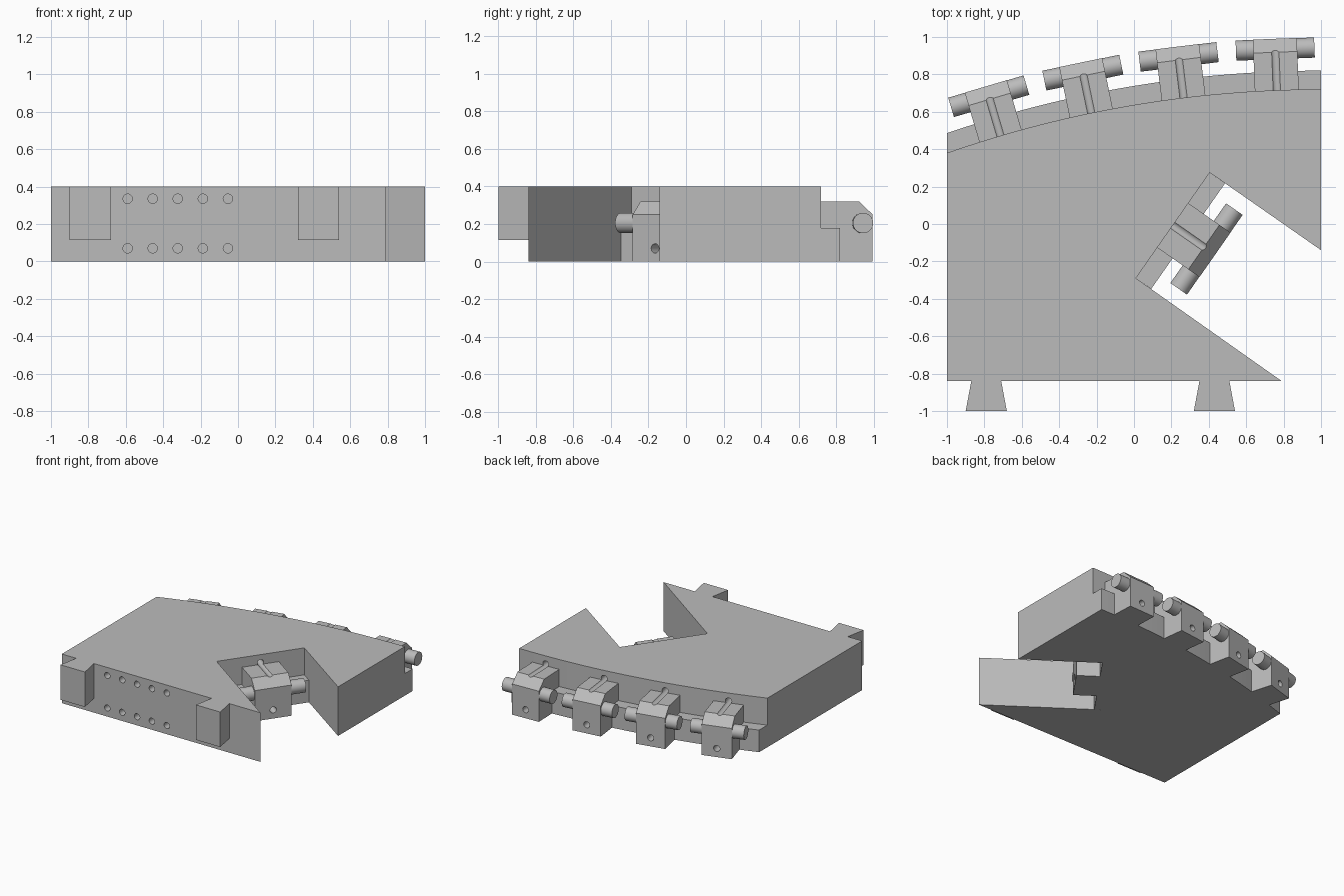
import bpy, bmesh
from math import sin, cos, sqrt, atan2, radians, pi
from mathutils import Matrix, Vector

cube = bpy.data.objects.get("Cube")
if cube:
    bpy.data.objects.remove(cube, do_unlink=True)

# Single grey material
grey = bpy.data.materials.new("plain grey")
grey.use_nodes = True
grey.diffuse_color = (0.5, 0.5, 0.5, 1)
grey.node_tree.nodes["Principled BSDF"].inputs["Base Color"].default_value = (0.5, 0.5, 0.5, 1)

HEIGHT, LEDGE_TOP, LEDGE = 0.4, 0.18, 0.1
ARC_CENTRE = Vector((1, -5.33, 0))
ARC_R = 6.05
HOLE_R, HOLE_LOW, HOLE_HIGH = 0.025, 0.07, 0.335


def finish(name, bm, matrix=Matrix()):
    bmesh.ops.recalc_face_normals(bm, faces=bm.faces)
    bm.transform(matrix)
    mesh = bpy.data.meshes.new(name)
    bm.to_mesh(mesh)
    bm.free()
    mesh.materials.append(grey)
    obj = bpy.data.objects.new(name, mesh)
    bpy.context.collection.objects.link(obj)
    return obj


def extrude(name, points, offset, matrix=Matrix()):
    """Extrude a closed outline of 3D points by an offset."""
    bm = bmesh.new()
    face = bm.faces.new([bm.verts.new(p) for p in points])
    out = bmesh.ops.extrude_face_region(bm, geom=[face])
    moved = [g for g in out["geom"] if isinstance(g, bmesh.types.BMVert)]
    bmesh.ops.translate(bm, verts=moved, vec=offset)
    return finish(name, bm, matrix)


def slab(name, outline, z0, z1):
    return extrude(name, [(x, y, z0) for x, y in outline], (0, 0, z1 - z0))


def add_rod(bm, start, end, radius, segments=32):
    start, end = Vector(start), Vector(end)
    axis = end - start
    turn = axis.to_track_quat("Z", "Y").to_matrix().to_4x4()
    bmesh.ops.create_cone(bm, cap_ends=True, segments=segments, radius1=radius, radius2=radius,
                          depth=axis.length, matrix=Matrix.Translation((start + end) / 2) @ turn)


def arc(radius, steps=40):
    """Back curve from left (+x) to right (-x)."""
    xs = [1 - 2 * i / steps for i in range(steps + 1)]
    return [(x, ARC_CENTRE.y + sqrt(radius ** 2 - (1 - x) ** 2)) for x in xs]


# Main slab with the angled notch and the curved back
notch_a, notch_b = Vector((0.01, -0.29)), Vector((0.405, 0.275))
body = slab("main_body", [(-1, -0.84), (0.79, -0.84), notch_a, notch_b, (1, -0.14)] + arc(ARC_R),
            0, HEIGHT)

# Low ledges along the curved back and inside the notch
back_ledge = slab("back_ledge", arc(ARC_R) + arc(ARC_R + LEDGE)[::-1], 0, LEDGE_TOP)
along = (notch_b - notch_a).normalized()
out = Vector((along.y, -along.x))
notch_ledge = slab("notch_ledge", [notch_a, notch_b, notch_b + out * LEDGE, notch_a + out * LEDGE],
                   0, LEDGE_TOP)

# Dovetail tabs on the front
for side, x in (("right", -0.79), ("left", 0.43)):
    slab("dovetail_tab_" + side, [(x - 0.08, -0.84), (x - 0.11, -1), (x + 0.11, -1), (x + 0.08, -0.84)],
         0.115, HEIGHT)

# Mounting frames: local y points away from the wall, local x runs along it
mounts = []
for i in range(4):
    a = radians(2.24 + 4.74 * i)
    spot = ARC_CENTRE + Vector((-sin(a), cos(a), 0)) * ARC_R
    mounts.append((Matrix.Translation(spot) @ Matrix.Rotation(a, 4, "Z"), 0.235, 0.21))
middle = (notch_a + notch_b) / 2
turn = Matrix.Rotation(atan2(-out.x, out.y), 4, "Z")
mounts.append((Matrix.Translation((middle.x, middle.y, 0)) @ turn, 0.29, 0.26))

# Hinge blocks with cross pins
drilled = [body, back_ledge, notch_ledge]
smooth = [body, back_ledge]
profile = [(-0.002, 0.32), (0.203, 0.32), (0.275, 0.25), (0.275, 0),
           (LEDGE - 0.002, 0), (LEDGE - 0.002, LEDGE_TOP), (-0.002, LEDGE_TOP)]
drill_bm = bmesh.new()
for i, (frame, width, reach) in enumerate(mounts):
    points = [(-width / 2, y, z) for y, z in profile]
    drilled.append(extrude(f"hinge_block_{i + 1}", points, (width, 0, 0), frame))
    bm = bmesh.new()
    add_rod(bm, (-reach, 0.22, 0.205), (reach, 0.22, 0.205), 0.054)
    smooth.append(finish(f"hinge_pin_{i + 1}", bm, frame))
    for z in (HOLE_LOW, HOLE_HIGH):
        add_rod(drill_bm, frame @ Vector((0, -0.3, z)), frame @ Vector((0, 0.4, z)), HOLE_R, 24)

# Two rows of holes on the front
for i in range(5):
    x = -0.59 + 0.134 * i
    for z in (HOLE_LOW, HOLE_HIGH):
        add_rod(drill_bm, (x, -0.9, z), (x, -0.6, z), HOLE_R, 24)

# Drill the holes and the grooves on the block tops
drill = finish("hole_drill", drill_bm)
drill.hide_render = True
for obj in drilled:
    cut = obj.modifiers.new("holes", "BOOLEAN")
    cut.operation, cut.solver, cut.object = "DIFFERENCE", "EXACT", drill
    bpy.context.view_layer.objects.active = obj
    bpy.ops.object.modifier_apply(modifier=cut.name)
bpy.data.objects.remove(drill, do_unlink=True)

# Smooth round surfaces, keep edges sharp
bpy.ops.object.select_all(action="DESELECT")
for obj in set(drilled + smooth):
    obj.select_set(True)
bpy.context.view_layer.objects.active = body
bpy.ops.object.shade_smooth_by_angle(angle=radians(30))
